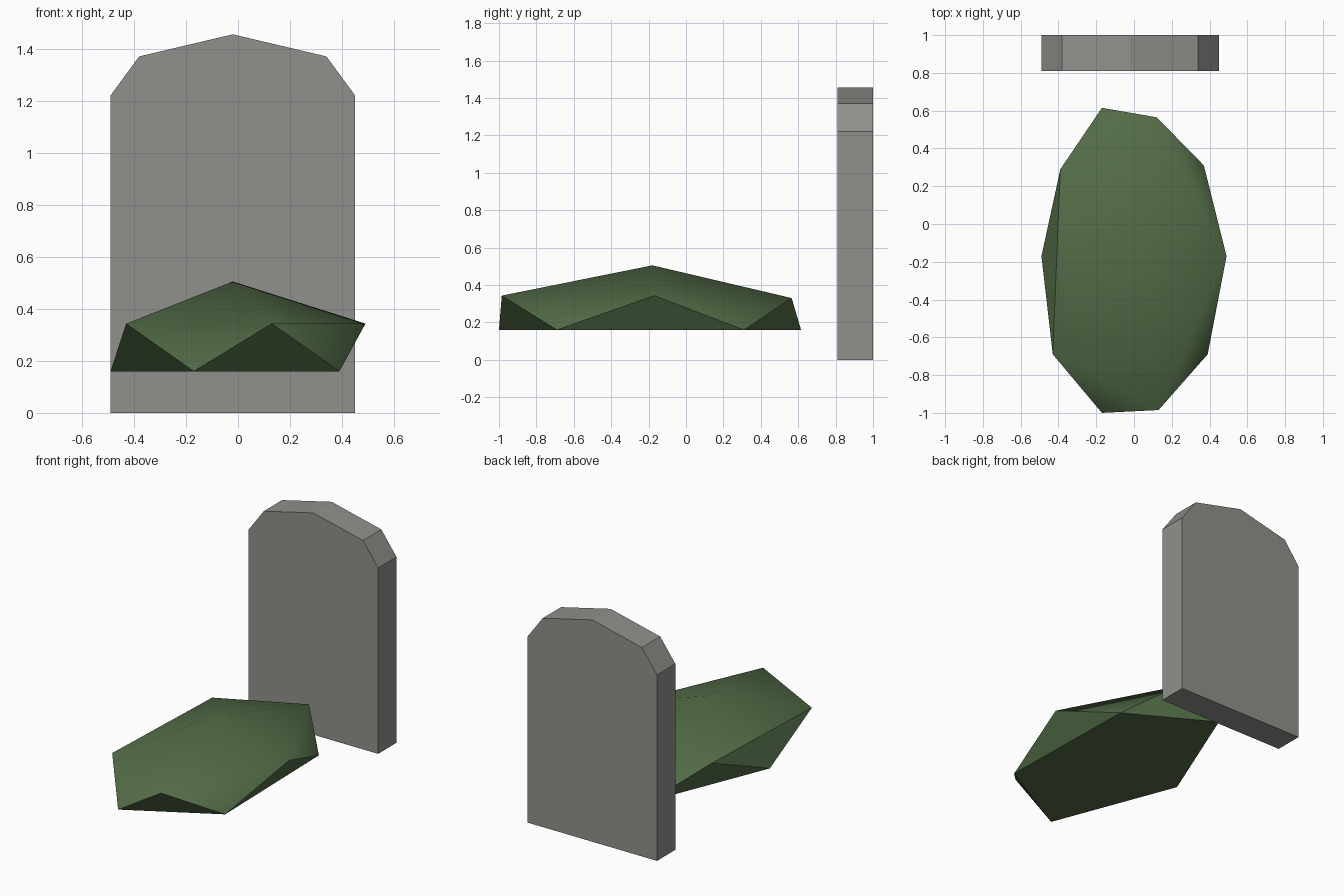
import bpy, bmesh, math

if "Cube" in bpy.data.objects:
    bpy.data.objects.remove(bpy.data.objects["Cube"])


def material(name, color):
    m = bpy.data.materials.new(name)
    m.diffuse_color = (*color, 1)
    m.use_nodes = True
    m.node_tree.nodes["Principled BSDF"].inputs["Base Color"].default_value = m.diffuse_color
    return m


def make_object(name, bm, mat):
    bmesh.ops.recalc_face_normals(bm, faces=bm.faces[:])
    mesh = bpy.data.meshes.new(name)
    bm.to_mesh(mesh)
    bm.free()
    mesh.materials.append(mat)
    ob = bpy.data.objects.new(name, mesh)
    bpy.context.collection.objects.link(ob)
    return ob


stone = material("stone grey", (0.28, 0.28, 0.26))
grass = material("grass green", (0.084, 0.147, 0.061))

# Headstone: arched profile extruded through its thickness
bm = bmesh.new()
half = [(0.47, 0), (0.47, 1.22), (0.36, 1.37)]
outline = half + [(0, 1.455)] + [(-x, z) for x, z in reversed(half)]
face = bm.faces.new([bm.verts.new((x - 0.02, 0.81, z)) for x, z in outline])
side = bmesh.ops.extrude_face_region(bm, geom=[face])["geom"]
bmesh.ops.translate(bm, vec=(0, 0.19, 0),
                    verts=[v for v in side if isinstance(v, bmesh.types.BMVert)])
make_object("headstone", bm, stone)

# Grave mound: irregular low-poly dome, apex + upper ring + ground ring
bm = bmesh.new()
upper = [(0.49, -0.17), (0.12, 0.565), (-0.39, 0.29), (-0.43, -0.69), (0.13, -0.985)]
lower = [(0.37, 0.31), (-0.17, 0.615), (-0.49, -0.17), (-0.17, -1.0), (0.39, -0.69)]
height = [0.343, 0.33, 0.343, 0.343, 0.343]
apex = bm.verts.new((-0.02, -0.18, 0.505))
up = [bm.verts.new((x, y, z)) for (x, y), z in zip(upper, height)]
low = [bm.verts.new((x, y, 0.16)) for x, y in lower]
for i in range(5):
    j = (i + 1) % 5
    bm.faces.new((apex, up[i], up[j]))
    bm.faces.new((up[i], low[i], up[j]))
    bm.faces.new((low[i], low[j], up[j]))
bm.faces.new(low[::-1])
mound = make_object("grave_mound", bm, grass)

# Soft top, crisp steep sides
bpy.context.view_layer.objects.active = mound
mound.select_set(True)
bpy.ops.object.shade_smooth_by_angle(angle=math.radians(40))
